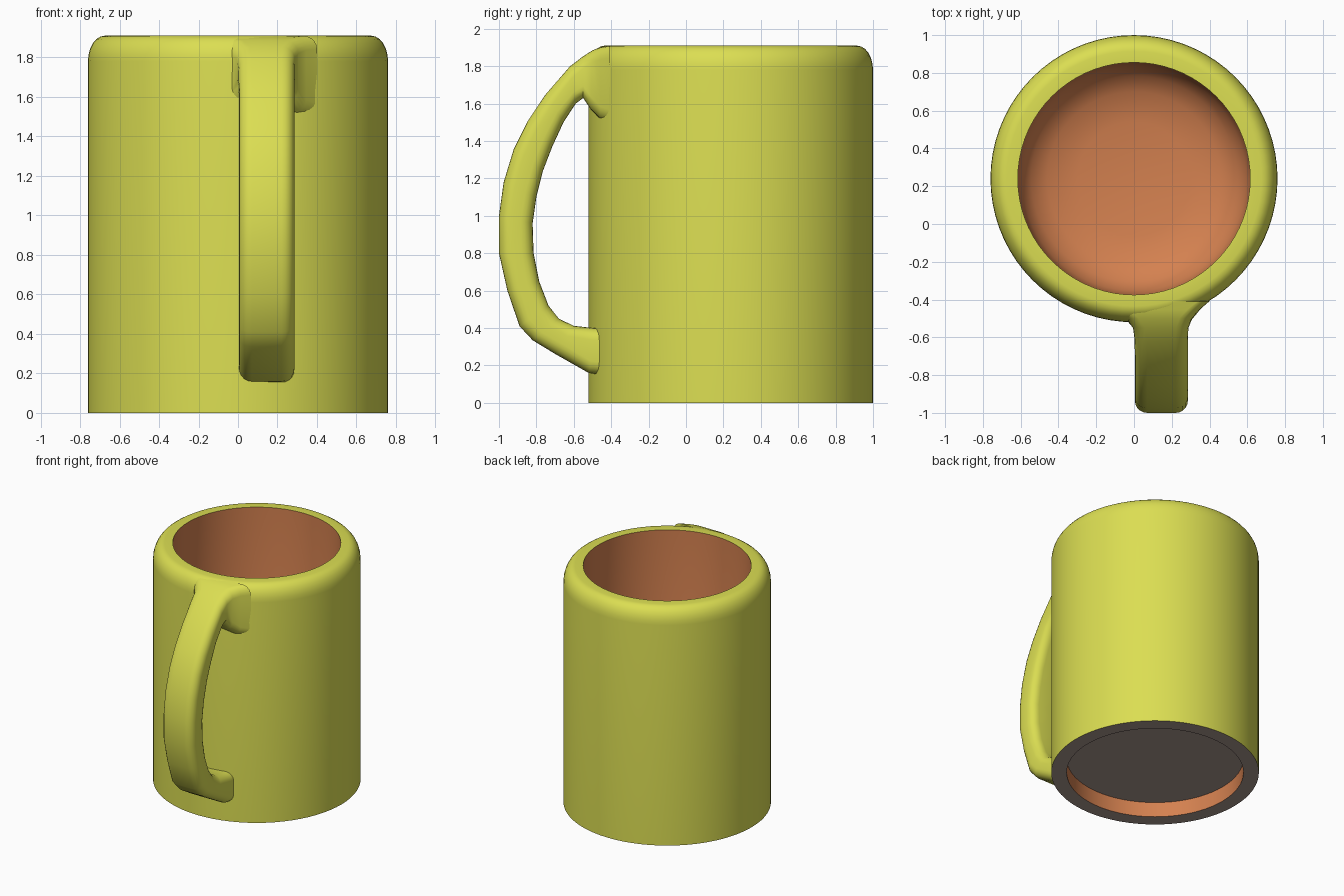
import bpy, bmesh, math
from mathutils import Vector

if "Cube" in bpy.data.objects:
    bpy.data.objects.remove(bpy.data.objects["Cube"])


def material(name, rgb):
    m = bpy.data.materials.new(name)
    m.diffuse_color = (*rgb, 1)
    m.use_nodes = True
    m.node_tree.nodes["Principled BSDF"].inputs["Base Color"].default_value = m.diffuse_color
    return m


yellow = material("yellow_green_glaze", (0.71, 0.73, 0.085))
orange = material("orange_inside", (0.66, 0.22, 0.08))
grey = material("warm_grey_base", (0.40, 0.31, 0.27))


def finish(name, bm, mats, angle):
    bmesh.ops.remove_doubles(bm, verts=bm.verts, dist=1e-5)
    me = bpy.data.meshes.new(name)
    bm.to_mesh(me)
    bm.free()
    ob = bpy.data.objects.new(name, me)
    bpy.context.collection.objects.link(ob)
    for m in mats:
        me.materials.append(m)
    bpy.ops.object.select_all(action='DESELECT')
    ob.select_set(True)
    bpy.context.view_layer.objects.active = ob
    bpy.ops.object.shade_smooth_by_angle(angle=math.radians(angle))
    return ob


def bridge(bm, rings, mat_of):
    n = len(rings[0])
    for i in range(len(rings) - 1):
        a, b = rings[i], rings[i + 1]
        for j in range(n):
            k = (j + 1) % n
            f = bm.faces.new((a[j], a[k], b[k], b[j]))
            f.material_index = mat_of(i)


# Mug body: one lathed profile, from recessed base, up outside, down inside
CY, R, H, N = 0.24, 0.76, 1.91, 72
profile = [(0, 0.12), (0.647, 0.12), (0.647, 0), (R, 0)]
profile += [(R - 0.085 + 0.085 * math.cos(t), H - 0.13 + 0.13 * math.sin(t))
            for t in [i * math.pi / 12 for i in range(7)]]
rim_end = len(profile)
profile += [(0.615, H)]
profile += [(0.615, 0.42), (0.593, 0.33), (0.545, 0.26), (0.46, 0.205),
            (0.3, 0.17), (0, 0.165)]


def body_mat(i):
    if i in (0, 2):
        return 2                      # undersides
    if i == 1 or i >= rim_end:
        return 1                      # recess wall and inside
    return 0


bm = bmesh.new()
rings = []
for r, z in profile:
    rings.append([bm.verts.new((r * math.cos(2 * math.pi * j / N),
                                CY + r * math.sin(2 * math.pi * j / N), z))
                  for j in range(N)])
bridge(bm, rings, body_mat)
bmesh.ops.dissolve_degenerate(bm, edges=bm.edges, dist=1e-6)
finish("mug_body", bm, [yellow, orange, grey], 40)

# Handle: stations of outer point, inner point (y, z), left x and right x
stations = [
    (-0.41, 1.908, -0.40, 1.50, -0.13, 0.40),
    (-0.455, 1.902, -0.46, 1.52, -0.09, 0.345),
    (-0.50, 1.885, -0.51, 1.57, -0.04, 0.305),
    (-0.55, 1.853, -0.55, 1.63, -0.005, 0.288),
    (-0.62, 1.80, -0.59, 1.60, 0.003, 0.285),
    (-0.75, 1.65, -0.655, 1.50, 0.005, 0.285),
    (-0.85, 1.50, -0.715, 1.37, 0.005, 0.285),
    (-0.92, 1.36, -0.765, 1.24, 0.005, 0.285),
    (-0.975, 1.18, -0.80, 1.10, 0.005, 0.285),
    (-1.0, 1.0, -0.82, 0.96, 0.005, 0.285),
    (-1.0, 0.80, -0.815, 0.80, 0.005, 0.285),
    (-0.955, 0.60, -0.785, 0.65, 0.005, 0.285),
    (-0.89, 0.41, -0.735, 0.52, 0.005, 0.285),
    (-0.82, 0.335, -0.68, 0.45, 0.005, 0.285),
    (-0.70, 0.262, -0.60, 0.412, 0.005, 0.285),
    (-0.52, 0.16, -0.49, 0.40, 0.005, 0.285),
    (-0.45, 0.15, -0.44, 0.40, 0.005, 0.285),
]


def rounded_section(st):
    yo, zo, yi, zi, x0, x1 = st
    mid = Vector(((x0 + x1) / 2, (yo + yi) / 2, (zo + zi) / 2))
    d = Vector((0, yo - yi, zo - zi)) / 2
    h, w = d.length, (x1 - x0) / 2
    d.normalize()
    c = min(0.065, h * 0.8)
    pts = []
    for q, (sx, sd) in enumerate([(1, 1), (-1, 1), (-1, -1), (1, -1)]):
        for i in range(6):
            t = (q + i / 5) * math.pi / 2
            u = sx * (w - c) + c * math.cos(t)
            v = sd * (h - c) + c * math.sin(t)
            pts.append(mid + Vector((u, 0, 0)) + d * v)
    return pts


bm = bmesh.new()
rings = [[bm.verts.new(p) for p in rounded_section(s)] for s in stations]
bridge(bm, rings, lambda i: 0)
bm.faces.new(rings[0])
bm.faces.new(rings[-1])
bmesh.ops.recalc_face_normals(bm, faces=bm.faces)
finish("handle", bm, [yellow], 45)
